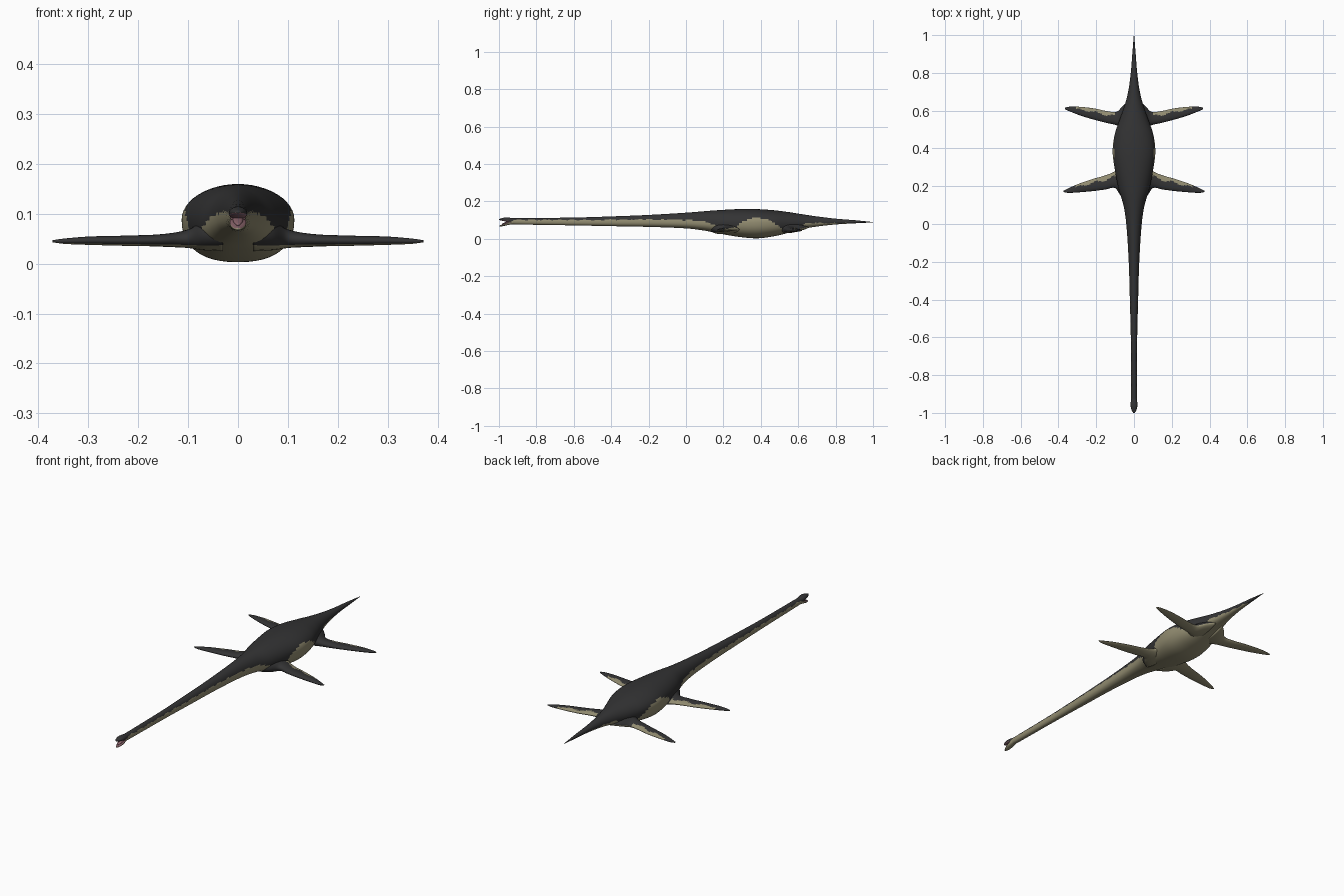
import bpy, bmesh
from math import sin, cos, pi
from mathutils import Vector

if "Cube" in bpy.data.objects:
    bpy.data.objects.remove(bpy.data.objects["Cube"])


def material(name, r, g, b):
    m = bpy.data.materials.new(name)
    m.use_nodes = True
    m.diffuse_color = (r, g, b, 1)
    bsdf = m.node_tree.nodes["Principled BSDF"]
    bsdf.inputs["Base Color"].default_value = (r, g, b, 1)
    bsdf.inputs["Roughness"].default_value = 0.7
    return m


MATS = [material("charcoal skin", .033, .033, .034),
        material("pale belly", .29, .265, .165),
        material("mouth pink", .24, .12, .14)]
DARK, PALE, PINK = range(3)


def sample(rows, t):
    """Smoothly interpolate table rows, keyed by their first value."""
    last = len(rows) - 1
    i = 0
    while i < last - 1 and t > rows[i + 1][0]:
        i += 1

    def slope(k, c):
        a, b = rows[max(k - 1, 0)], rows[min(k + 1, last)]
        return (b[c] - a[c]) / (b[0] - a[0])

    p, q = rows[i], rows[i + 1]
    d = q[0] - p[0]
    u = min(max((t - p[0]) / d, 0), 1)
    out = []
    for c in range(1, len(p)):
        h = u * u * (3 - 2 * u)
        out.append(p[c] * (1 - h) + q[c] * h + d * slope(i, c) * u * (1 - u) ** 2
                   - d * slope(i + 1, c) * u * u * (1 - u))
    return out


def loft(name, rings, paint, mirror=False):
    """Skin closed rings, cap the ends and paint each face by a rule."""
    bm = bmesh.new()
    loops = [[bm.verts.new(p) for p in ring] for ring in rings]
    n = len(loops[0])
    for a, b in zip(loops, loops[1:]):
        for j in range(n):
            k = (j + 1) % n
            bm.faces.new((a[j], a[k], b[k], b[j]))
    bm.faces.new(loops[0])
    bm.faces.new(loops[-1])
    bmesh.ops.recalc_face_normals(bm, faces=bm.faces)
    bm.normal_update()
    for f in bm.faces:
        f.smooth = True
        f.material_index = paint(f.calc_center_median(), f.normal)
    me = bpy.data.meshes.new(name)
    bm.to_mesh(me)
    bm.free()
    for m in MATS:
        me.materials.append(m)
    ob = bpy.data.objects.new(name, me)
    bpy.context.collection.objects.link(ob)
    if mirror:
        ob.modifiers.new("Mirror", "MIRROR").use_mirror_merge = False
    return ob


def spread(a, b, n):
    return [a + (b - a) * i / n for i in range(n + 1)]


def body_ring(y, w, low, wide, top, n=48):
    pts = []
    for j in range(n):
        a = 2 * pi * j / n
        s, c = sin(a), cos(a)
        full = .85 if s < 0 else 1          # fuller underside
        x = w * abs(c) ** full * (1 if c > 0 else -1)
        z = wide + (top - wide) * s if s > 0 else wide - (wide - low) * abs(s) ** full
        pts.append(Vector((x, y, z)))
    return pts


# Neck, trunk and tail: y, half width, bottom, widest height, top
BODY = [(-.95, .015, .079, .095, .111), (-.9, .015, .077, .094, .111),
        (-.6, .017, .072, .092, .114), (-.4, .022, .068, .092, .12),
        (-.2, .028, .064, .092, .128), (0, .041, .056, .09, .14),
        (.1, .056, .044, .087, .148), (.18, .08, .028, .084, .154),
        (.28, .1, .011, .085, .159), (.38, .113, .003, .088, .159),
        (.47, .103, .014, .088, .153), (.55, .077, .033, .085, .143),
        (.62, .052, .052, .085, .132), (.7, .031, .066, .087, .12),
        (.8, .017, .077, .091, .108), (.9, .009, .083, .091, .1), (1, .001, .088, .089, .09)]
# Upper limit of the pale underside along the body
LIMIT = [(-1, .101), (-.5, .101), (-.2, .104), (0, .1), (.1, .093), (.18, .062), (.24, .04),
         (.3, .09), (.36, .111), (.42, .109), (.48, .08), (.53, .045), (.6, .065),
         (.65, .083), (.75, .084), (.85, .084), (1, .08)]


def body_paint(c, n):
    if c.y < -.9499:
        return PINK
    edge = sample(LIMIT, c.y)[0] + .002 * sin(c.y * 90) + .001 * sin(c.y * 230)
    return PALE if c.z < edge else DARK


loft("body", [body_ring(y, *sample(BODY, y)) for y in spread(-.95, 1, 220)], body_paint)


# Flippers: x, front edge, back edge, height, half thickness
FORE = [(.03, .12, .33, .062, .036), (.07, .15, .31, .056, .028), (.1, .19, .28, .05, .018),
        (.15, .183, .258, .047, .012), (.22, .174, .238, .046, .01), (.3, .167, .21, .046, .008),
        (.35, .165, .188, .045, .005), (.372, .169, .177, .045, .002)]
HIND = [(.02, .47, .66, .066, .03), (.06, .5, .625, .058, .026), (.09, .522, .595, .05, .018),
        (.14, .534, .597, .047, .013), (.2, .549, .61, .046, .01), (.28, .573, .62, .046, .008),
        (.34, .596, .621, .045, .005), (.365, .607, .616, .045, .002)]


def flipper(name, rows):
    def ring(x):
        front, back, z, t = sample(rows, x)
        mid, half = (front + back) / 2, (back - front) / 2
        pts = []
        for j in range(32):
            a = 2 * pi * j / 32
            thin = 1 - .3 * cos(a)          # thinner trailing edge
            pts.append(Vector((x, mid + half * cos(a), z + t * thin * sin(a))))
        return pts

    def paint(c, n):
        front, back, z, t = sample(rows, c.x)
        across = (c.y - front) / (back - front)
        if c.z < z:
            return PALE if across > .1 else DARK
        patch = .1 < c.x < .31 and across > .68 + .07 * sin(c.x * 70)
        return PALE if patch else DARK

    loft(name, [ring(x) for x in spread(rows[0][0], rows[-1][0], 60)], paint, mirror=True)


flipper("front_flippers", FORE)
flipper("rear_flippers", HIND)


# Open jaws: y, half width, bottom, widest height, top
UPPER = [(-1, .004, .101, .103, .106), (-.99, .011, .098, .103, .109),
         (-.97, .017, .094, .102, .114), (-.95, .018, .09, .1, .114), (-.92, .014, .088, .096, .11)]
LOWER = [(-.996, .004, .067, .07, .072), (-.985, .01, .067, .072, .076),
         (-.965, .016, .071, .079, .084), (-.945, .016, .075, .086, .092), (-.92, .013, .08, .088, .095)]


def upper_paint(c, n):
    return PINK if n.z < -.4 and c.y < -.945 else DARK


def lower_paint(c, n):
    return PINK if n.z > .4 and c.y < -.935 else PALE


for name, rows, paint in (("upper_jaw", UPPER, upper_paint), ("lower_jaw", LOWER, lower_paint)):
    loft(name, [body_ring(y, *sample(rows, y), n=24)
                for y in spread(rows[0][0], rows[-1][0], 20)], paint)

# Tongue
TONGUE = [(-.985, .003, .076, .078, .08), (-.97, .009, .08, .084, .088), (-.94, .011, .084, .092, .1)]
loft("tongue", [body_ring(y, *sample(TONGUE, y), n=16) for y in spread(-.985, -.94, 10)],
     lambda c, n: PINK)
